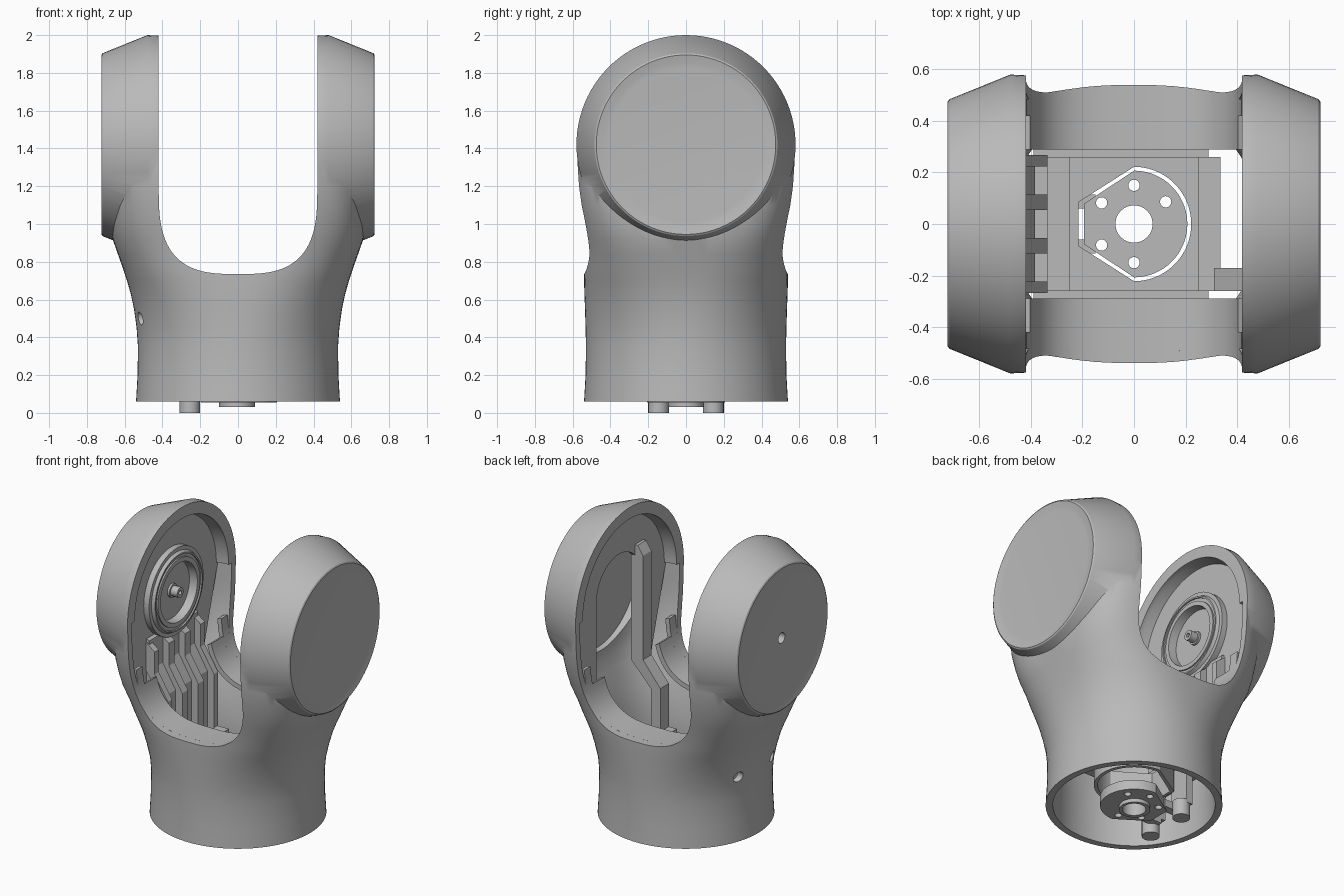
import bpy, bmesh, math

if "Cube" in bpy.data.objects:
    bpy.data.objects.remove(bpy.data.objects["Cube"])

grey = bpy.data.materials.new("plain grey")
grey.use_nodes = True
grey.diffuse_color = (0.49, 0.49, 0.49, 1)
grey.node_tree.nodes["Principled BSDF"].inputs["Base Color"].default_value = (0.49, 0.49, 0.49, 1)

AXIS_Z = 1.42  # height of the pivot axis


def finish(bm, name):
    bmesh.ops.recalc_face_normals(bm, faces=bm.faces)
    me = bpy.data.meshes.new(name)
    bm.to_mesh(me)
    bm.free()
    ob = bpy.data.objects.new(name, me)
    bpy.context.collection.objects.link(ob)
    me.materials.append(grey)
    return ob


def loft(name, rings):
    """Closed skin through rings of equal point count."""
    bm = bmesh.new()
    rows = [[bm.verts.new(p) for p in r] for r in rings]
    n = len(rows[0])
    for a, b in zip(rows, rows[1:]):
        for i in range(n):
            bm.faces.new((a[i], a[(i + 1) % n], b[(i + 1) % n], b[i]))
    bm.faces.new(rows[0])
    bm.faces.new(rows[-1])
    return finish(bm, name)


def prism(name, pts, a, b, axis="y"):
    """Extrude a 2D outline: (x,z) along y, (y,z) along x or (x,y) along z."""
    place = {"y": lambda p, t: (p[0], t, p[1]), "x": lambda p, t: (t, p[0], p[1]),
             "z": lambda p, t: (p[0], p[1], t)}[axis]
    return loft(name, [[place(p, t) for p in pts] for t in (a, b)])


def box(name, x0, x1, y0, y1, z0, z1):
    return prism(name, [(x0, y0), (x1, y0), (x1, y1), (x0, y1)], z0, z1, "z")


def circle(cx, cy, r, n=64):
    return [(cx + r * math.cos(math.tau * i / n), cy + r * math.sin(math.tau * i / n)) for i in range(n)]


def turned(name, profile, n=96):
    """Solid turned about the pivot axis from (x, radius) pairs."""
    return loft(name, [[(x, y, z) for y, z in circle(0, AXIS_Z, r, n)] for x, r in profile])


def boolean(ob, others, op="DIFFERENCE"):
    for o in others:
        m = ob.modifiers.new("cut", "BOOLEAN")
        m.operation, m.object, m.solver = op, o, "EXACT"
        bpy.context.view_layer.objects.active = ob
        bpy.ops.object.modifier_apply(modifier=m.name)
        bpy.data.objects.remove(o)
    return ob


def power(v, e):
    return math.copysign(abs(v) ** e, v)


# Body sections: height, half width, half depth, squareness
SECTIONS = [(0.06, .54, .54, 2), (0.2, .532, .532, 2), (0.35, .53, .53, 2), (0.45, .537, .532, 2.05),
            (0.55, .551, .535, 2.2), (0.63, .568, .538, 2.35), (0.7, .588, .54, 2.55), (0.77, .611, .54, 2.8),
            (0.84, .636, .54, 3), (0.92, .664, .548, 3.3), (1.0, .672, .56, 3.6), (1.1, .675, .577, 3.9),
            (1.2, .675, .59, 4), (1.3, .675, .597, 4), (1.42, .675, .6, 4)]


def body(name, inset, z_start):
    rings = []
    for z, w, d, n in SECTIONS:
        ring = []
        for i in range(96):
            t = math.tau * (i + .5) / 96
            ring.append(((w - inset) * power(math.cos(t), 2 / n), (d - inset) * power(math.sin(t), 2 / n), z))
        rings.append(ring)
    rings[0] = [(x, y, z_start) for x, y, z in rings[0]]
    return loft(name, rings)


def saddle(grow=0.0, lo=0.0, hi=math.pi, n=40):
    """Lower U of the fork opening in x, z."""
    out = []
    for i in range(n + 1):
        t = math.pi + lo + (hi - lo) * i / n
        out.append(((.42 + grow) * power(math.cos(t), 2 / 3), 1.2 + (.465 + grow) * power(math.sin(t), 2 / 3)))
    return out


# Outer shell with two round heads, hollowed and split by the U opening
shell = body("fork_shell", 0, 0.06)
heads = [turned("head", [(s * x, r) for x, r in
         ((.3, .57), (.42, .577), (.48, .58), (.717, .484), (.723, .475), (.715, .435), (.713, .41))]) for s in (-1, 1)]
boolean(shell, heads, "UNION")
hollows = [body("hollow", .04, -0.1)]
hollows += [turned("head_hollow", [(s * .2, .5), (s * .45, .5), (s * .66, .43)]) for s in (-1, 1)]
hollows.append(prism("opening", saddle() + [(.42, 2.3), (-.42, 2.3)], -.9, .9))
hollows += [prism("screw_hole", circle(s * .18, .5, .035, 24), -.8, -.3, "x") for s in (-1, 1)]
hollows.append(prism("cap_hole", circle(0, AXIS_Z, .035, 24), -.9, -.6, "x"))
boolean(shell, hollows)

# Saddle ledges on the front and back
for s, label in ((-1, "front"), (1, "back")):
    for name, lo, y0, y1 in (("ledge", .35, .29, .485), ("lip", .12, .42, .485), ("seam", 1.0, .45, .506)):
        outline = saddle(0, lo, math.pi - lo) + saddle(.03, lo, math.pi - lo)[::-1]
        prism(f"{label}_saddle_{name}", outline, s * y0, s * y1)


def arch(half, bottom, r, n=32):
    """Outline in y, z with a round top about the pivot axis."""
    top = [(r * math.cos(math.pi * i / n), AXIS_Z + r * math.sin(math.pi * i / n)) for i in range(n + 1)]
    return [(half, bottom)] + top + [(-half, bottom)]


# Left arm: inner wall with a tall round-topped opening and one stepped column
wall = prism("left_arm_wall", arch(.34, .86, .5), .50, .53, "x")
boolean(wall, [prism("gap", arch(.24, .6, .24), .4, .6, "x")])
prism("left_column", [(.44, 1.6), (.48, 1.66), (.53, 1.66), (.53, .88), (.38, .72), (.38, .36), (.31, .36),
                      (.31, .74), (.44, .9)], -.26, -.17)

# Right arm: closed inner wall, bearing ring and pin
prism("right_arm_wall", arch(.34, .86, .5), -.53, -.50, "x")
ring = turned("bearing_ring", [(-.51, .29), (-.46, .29), (-.46, .265), (-.44, .255)], 64)
boolean(ring, [turned("bore", [(-.495, .19), (-.4, .2)], 64)])
groove = turned("ring_groove", [(-.45, .245), (-.42, .245)], 64)
boolean(groove, [turned("core", [(-.46, .225), (-.41, .225)], 64)])
boolean(ring, [groove])
pin = turned("bearing_pin", [(-.51, .045), (-.48, .045), (-.48, .034), (-.43, .034)], 24)
boolean(pin, [turned("pin_bore", [(-.45, .014), (-.4, .014)], 16)])

# Stepped bracket with raised ribs under the bearing
back = [(-.52, 1.2), (-.48, 1.18), (-.48, .98), (-.385, .82), (-.385, .36), (-.42, .36), (-.42, .78), (-.52, .94)]
prism("bracket_back", back, -.26, .26)
rib = [(-.5, 1.17), (-.435, 1.12), (-.435, .97), (-.335, .81), (-.335, .38), (-.39, .36), (-.39, .82), (-.5, .98)]
for y, half in ((-.245, .022), (-.085, .03), (.085, .03), (.245, .022)):
    prism("bracket_rib", rib, y - half, y + half)

# Bracket floor with a part-round, part-pointed hole, its rails and ties
for s, label in ((-1, "right"), (1, "left")):
    box(f"{label}_rail", s * .25, s * .335, -.26, .26, .36, .45)
for s, label in ((-1, "front"), (1, "back")):
    box(f"{label}_floor_tie", -.39, .29, s * .25, s * .292, .36, .39)


def dee(r, back_x, back_y, n=48):
    """Round on +x, tapering to a short flat on -x."""
    arc = [(r * math.cos(a), r * math.sin(a)) for a in (math.pi * (i / n - .5) for i in range(n + 1))]
    return arc + [(-back_x, back_y), (-back_x, -back_y)]


floor = box("bracket_floor", -.39, .26, -.26, .26, .36, .40)
boolean(floor, [prism("collar", dee(.245, .235, .1), .2, .37, "z")], "UNION")
boolean(floor, [prism("floor_hole", dee(.222, .215, .085), 0, .6, "z")])

# Motor disc with bolt holes, hub, feet and hangers
disc = prism("motor_disc", dee(.207, .195, .078), .055, .12, "z")
boolean(disc, [prism("hub", circle(-.005, 0, .095), .03, .07, "z")], "UNION")
cuts = [prism("centre_hole", circle(0, 0, .072), 0, .3, "z")]
for deg in (35, 90, 147, 213, 270):
    a = math.radians(deg)
    cuts.append(prism("bolt_hole", circle(.15 * math.cos(a), .15 * math.sin(a), .022, 16), 0, .3, "z"))
boolean(disc, cuts)
for s in (-1, 1):
    prism("base_foot", circle(-.255, s * .145, .055, 24), 0, .11, "z")
    box("disc_bridge", -.27, -.15, s * .06, s * .115, .06, .11)
    box("disc_hanger", -.3, -.25, s * .06, s * .2, .09, .37)

# Smooth shading with sharp edges kept
bpy.ops.object.select_all(action="DESELECT")
for ob in bpy.context.scene.objects:
    if ob.type == "MESH" and grey.name in ob.data.materials:
        ob.select_set(True)
        bpy.context.view_layer.objects.active = ob
bpy.ops.object.shade_smooth_by_angle(angle=math.radians(30))
